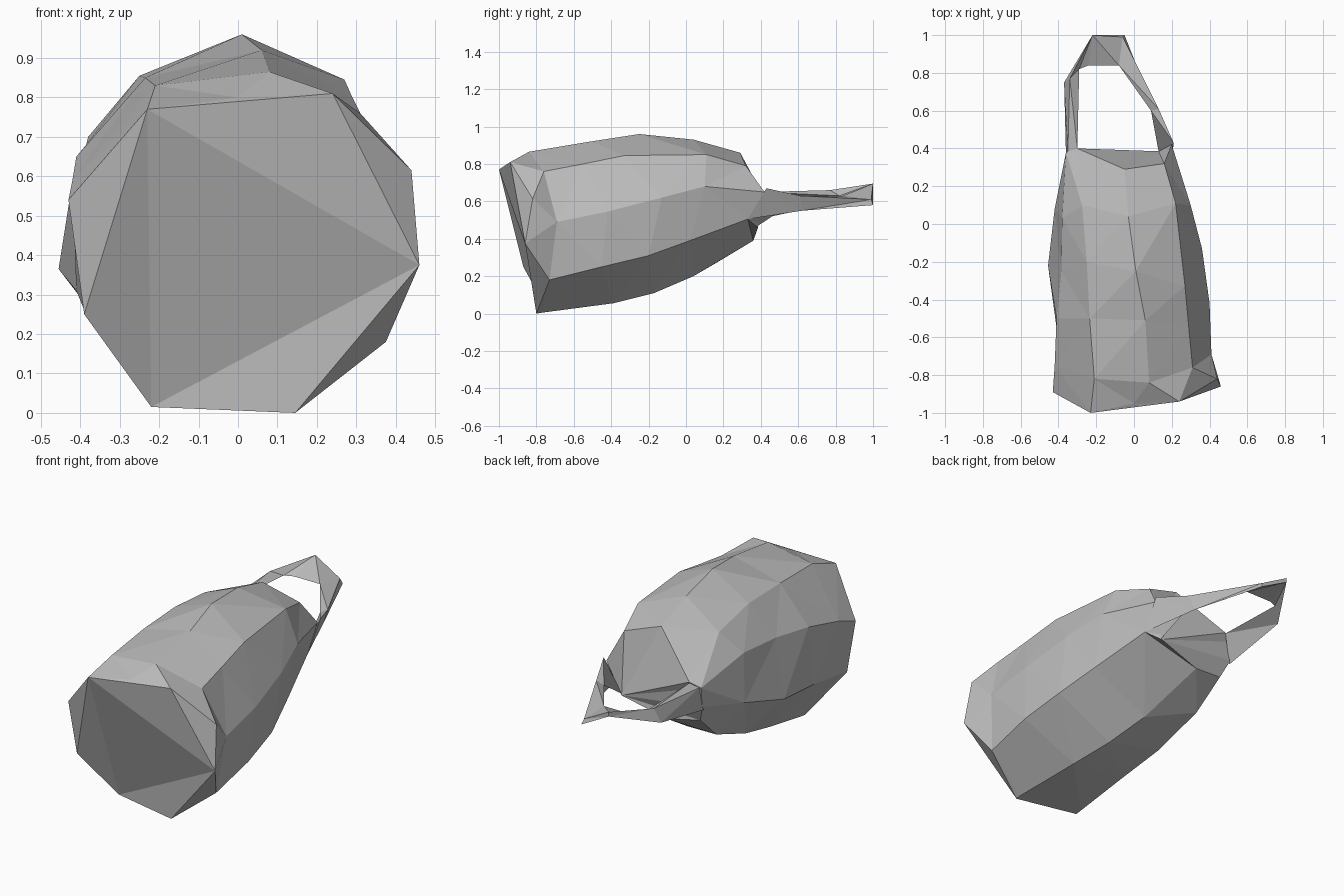
import bpy
import bmesh

default_cube = bpy.data.objects.get("Cube")
if default_cube:
    bpy.data.objects.remove(default_cube, do_unlink=True)

grey = bpy.data.materials.new("plain grey")
grey.use_nodes = True
tone = (0.5, 0.5, 0.5, 1.0)
grey.diffuse_color = tone
grey.node_tree.nodes["Principled BSDF"].inputs["Base Color"].default_value = tone


def bridge(mesh, first, second):
    """Join two closed loops of vertices with a band of faces."""
    count = len(first)
    for i in range(count):
        j = (i + 1) % count
        mesh.faces.new((first[i], first[j], second[j], second[i]))


def add_loop(mesh, points):
    return [mesh.verts.new(point) for point in points]


def loft(mesh, sections):
    """Skin a series of sections and return the first and last loops."""
    loops = [add_loop(mesh, section) for section in sections]
    for first, second in zip(loops, loops[1:]):
        bridge(mesh, first, second)
    return loops[0], loops[-1]


def finish(mesh, name):
    """Turn the bmesh into a flat-shaded faceted object."""
    bmesh.ops.triangulate(mesh, faces=mesh.faces[:])
    bmesh.ops.recalc_face_normals(mesh, faces=mesh.faces[:])
    data = bpy.data.meshes.new(name)
    mesh.to_mesh(data)
    mesh.free()
    data.materials.append(grey)
    thing = bpy.data.objects.new(name, data)
    bpy.context.collection.objects.link(thing)
    return thing


# Lengthwise edges of the body from front to back, clockwise from the crest
rails = {
    "crest": ((.08, -.84, .865), (.06, -.51, .92), (.01, -.25, .96),
              (-.03, .04, .93), (-.05, .29, .86)),
    "left_shoulder": ((.31, -.76, .76), (.29, -.55, .8), (.27, -.33, .845),
                      (.22, .11, .85), (.16, .32, .79)),
    "left_side": ((.41, -.69, .49), (.4, -.42, .545), (.36, -.13, .62),
                  (.3, .1, .68), (.2, .42, .65)),
    "left_keel": ((.375, -.73, .18), (.38, -.45, .25), (.35, -.2, .31),
                  (.29, .02, .39), (.2, .33, .505)),
    "left_base": ((.145, -.77, .005), (.09, -.39, .055), (.03, -.17, .11),
                  (-.04, .04, .2), (-.13, .36, .39)),
    "right_base": ((-.22, -.7, .02), (-.24, -.39, .085), (-.28, -.13, .16),
                   (-.3, .16, .27), (-.32, .33, .42)),
    "right_keel": ((-.39, -.82, .26), (-.41, -.55, .31), (-.455, -.22, .365),
                   (-.42, .08, .45), (-.36, .37, .52)),
    "right_side": ((-.42, -.75, .59), (-.41, -.5, .65), (-.385, -.25, .68),
                   (-.38, .03, .7), (-.36, .38, .63)),
    "right_shoulder": ((-.21, -.82, .83), (-.235, -.5, .85), (-.25, -.2, .855),
                       (-.275, .1, .815), (-.3, .4, .655)),
}

# Uneven front rim, one corner per rail
rim_points = [(0, -.95, .8), (.24, -.94, .81), (.44, -.82, .615),
              (.46, -.86, .375), (.145, -.8, 0), (-.22, -.74, .015),
              (-.39, -.87, .25), (-.43, -.89, .54), (-.23, -1, .77)]

# Body: rim, lofted rings, front facets and back cap
body = bmesh.new()
rim, back = loft(body, [rim_points, *zip(*rails.values())])

corner = dict(zip(rails, rim))
front_facets = [
    ("right_shoulder", "crest", "left_shoulder"),
    ("left_shoulder", "left_side", "left_keel"),
    ("right_shoulder", "left_shoulder", "left_keel"),
    ("right_shoulder", "left_keel", "right_base"),
    ("left_keel", "left_base", "right_base"),
    ("right_shoulder", "right_base", "right_keel"),
    ("right_shoulder", "right_keel", "right_side"),
]
for facet in front_facets:
    body.faces.new([corner[name] for name in facet])

# Back cap fans out from a low corner beside the handle
pivot = body.verts.new((.13, .385, .46))
for near, far in zip(back, back[1:] + back[:1]):
    body.faces.new((pivot, near, far))
finish(body, "body")

# Handle: tapering triangular sections as low, outer and inner points
handle = bmesh.new()
ends = loft(handle, [
    ((-.36, .36, .5), (-.35, .38, .63), (-.3, .4, .65)),
    ((-.37, .75, .58), (-.34, .77, .66), (-.29, .82, .63)),
    ((-.22, 1, .67), (-.22, 1, .695), (-.24, .84, .63)),
    ((-.05, 1, .58), (-.06, .99, .61), (-.08, .84, .63)),
    ((.1, .62, .55), (.13, .61, .63), (.09, .6, .61)),
    ((.2, .33, .505), (.21, .43, .67), (.13, .385, .47)),
])
for end in ends:
    handle.faces.new(end)
finish(handle, "handle")
